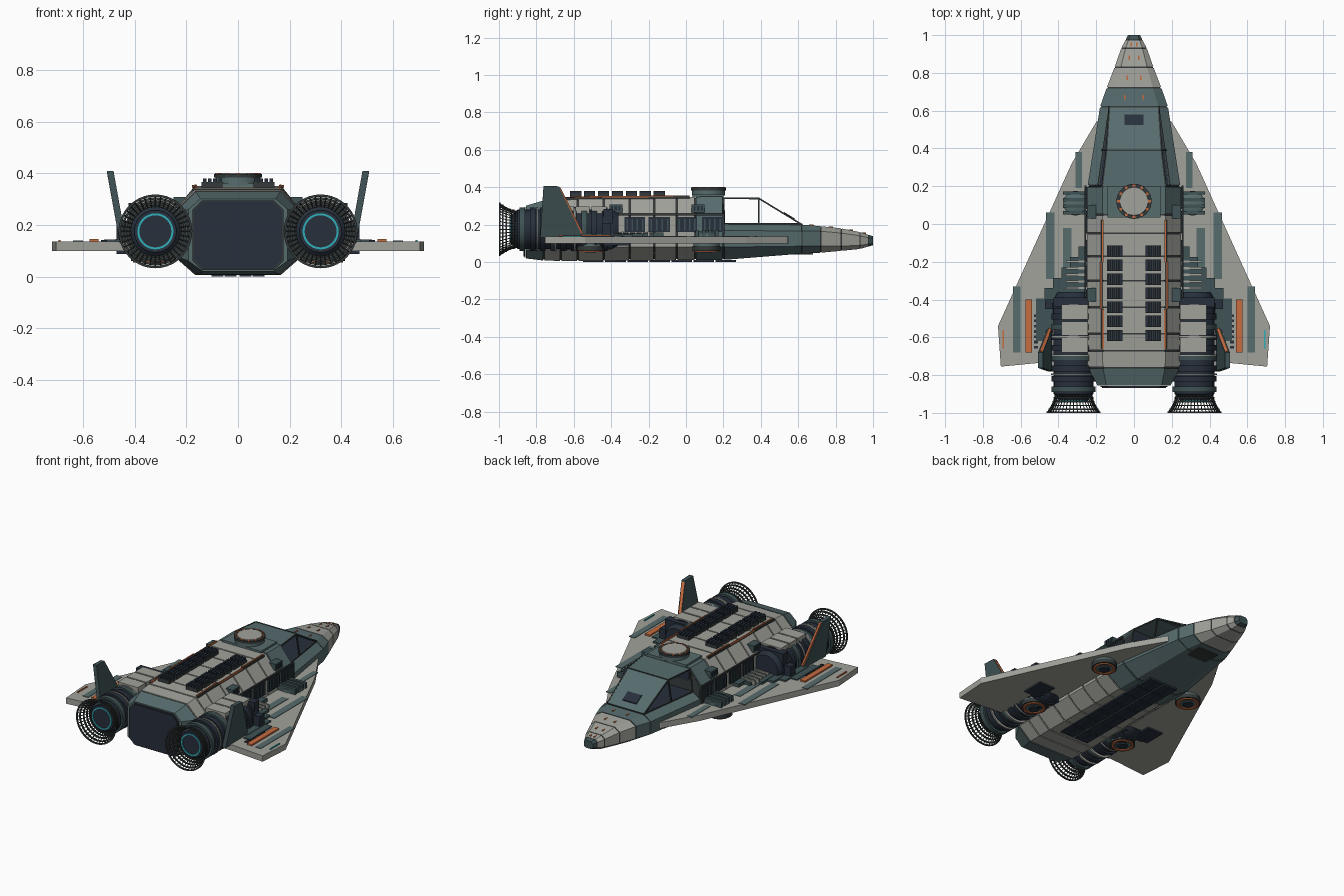
import bpy, bmesh, math
from mathutils import Vector, Matrix

if "Cube" in bpy.data.objects:
    bpy.data.objects.remove(bpy.data.objects["Cube"])


def material(name, rgb):
    m = bpy.data.materials.new(name)
    m.diffuse_color = (*rgb, 1)
    m.use_nodes = True
    m.node_tree.nodes["Principled BSDF"].inputs["Base Color"].default_value = m.diffuse_color
    return m


GREY = material("light grey", (0.36, 0.36, 0.33))
TEAL = material("grey teal", (0.095, 0.15, 0.155))
NAVY = material("dark navy", (0.02, 0.029, 0.044))
TRIM = material("charcoal trim", (0.035, 0.042, 0.042))
ORANGE = material("burnt orange", (0.58, 0.15, 0.05))
CYAN = material("cyan glow", (0.03, 0.42, 0.48))
DEEP = material("deep teal", (0.05, 0.085, 0.09))


def finish(bm, name, mat, mirror=False, smooth=False):
    bmesh.ops.recalc_face_normals(bm, faces=bm.faces)
    if mirror:
        new = bmesh.ops.duplicate(bm, geom=bm.verts[:] + bm.edges[:] + bm.faces[:])["geom"]
        for v in new:
            if isinstance(v, bmesh.types.BMVert):
                v.co.x *= -1
        bmesh.ops.reverse_faces(bm, faces=[f for f in new if isinstance(f, bmesh.types.BMFace)])
    me = bpy.data.meshes.new(name)
    bm.to_mesh(me)
    bm.free()
    me.materials.append(mat)
    ob = bpy.data.objects.new(name, me)
    bpy.context.collection.objects.link(ob)
    if smooth:
        bpy.context.view_layer.objects.active = ob
        ob.select_set(True)
        bpy.ops.object.shade_smooth_by_angle(angle=math.radians(35))
        ob.select_set(False)
    return ob


def boxes(name, mat, spans, mirror=False):
    """Each span is (x0, x1, y0, y1, z0, z1)."""
    bm = bmesh.new()
    for x0, x1, y0, y1, z0, z1 in spans:
        m = Matrix.Translation(((x0 + x1) / 2, (y0 + y1) / 2, (z0 + z1) / 2)) @ Matrix.Diagonal((x1 - x0, y1 - y0, z1 - z0, 1))
        bmesh.ops.create_cube(bm, size=1, matrix=m)
    return finish(bm, name, mat, mirror)


def loft(name, mat, rings, mirror=False, cap=True):
    bm = bmesh.new()
    rows = [[bm.verts.new(p) for p in r] for r in rings]
    n = len(rows[0])
    for a, b in zip(rows, rows[1:]):
        for i in range(n):
            bm.faces.new((a[i], a[(i + 1) % n], b[(i + 1) % n], b[i]))
    if cap:
        bm.faces.new(rows[0])
        bm.faces.new(rows[-1])
    return finish(bm, name, mat, mirror)


def bars(name, mat, pairs, t=0.004, mirror=False):
    bm = bmesh.new()
    for a, b in pairs:
        a, b = Vector(a), Vector(b)
        d = b - a
        m = Matrix.Translation((a + b) / 2) @ d.to_track_quat('Z', 'Y').to_matrix().to_4x4() @ Matrix.Diagonal((2 * t, 2 * t, d.length, 1))
        bmesh.ops.create_cube(bm, size=1, matrix=m)
    return finish(bm, name, mat, mirror)


def lathe(name, mat, centre, axis, profile, n=32, closed=False, mirror=False):
    """Profile of (radius, distance along axis); zero radius closes the end."""
    bm = bmesh.new()
    rows = []
    for r, h in profile:
        row = []
        for i in range(n):
            a = 2 * math.pi * i / n
            p = (r * math.cos(a), h, r * math.sin(a)) if axis == 'Y' else (r * math.cos(a), r * math.sin(a), h)
            row.append(bm.verts.new(Vector(p) + Vector(centre)))
        rows.append(row)
    for a, b in zip(rows, rows[1:] + (rows[:1] if closed else [])):
        for i in range(n):
            bm.faces.new((a[i], a[(i + 1) % n], b[(i + 1) % n], b[i]))
    if not closed:
        bm.faces.new(rows[0])
        bm.faces.new(rows[-1])
    return finish(bm, name, mat, mirror, True)


def band(name, mat, centre, axis, r0, r1, h0, h1, n=32, mirror=True):
    return lathe(name, mat, centre, axis, [(r0, h0), (r1, h0), (r1, h1), (r0, h1)], n, True, mirror)


# Hull stations: y, top / middle / bottom half width, then four heights
STATIONS = [
    (-0.86, .145, .19, .135, .02, .06, .26, .30),
    (-0.76, .165, .245, .16, .008, .08, .25, .33),
    (-0.60, .168, .25, .165, .005, .08, .25, .345),
    (0.20, .168, .25, .15, .012, .08, .25, .35),
    (0.205, .19, .245, .15, .012, .08, .17, .205),
    (0.62, .13, .18, .11, .045, .085, .165, .20),
    (0.72, .10, .145, .09, .05, .085, .165, .192),
    (0.83, .07, .103, .065, .06, .085, .155, .18),
    (0.93, .045, .068, .04, .07, .09, .14, .16),
    (1.00, .02, .032, .02, .09, .10, .125, .138)]


def section(y, k=1.0):
    for a, b in zip(STATIONS, STATIONS[1:]):
        if y <= b[0]:
            break
    t = (y - a[0]) / (b[0] - a[0])
    wt, wm, wb, z0, z1, z2, z3 = [p + (q - p) * t for p, q in zip(a[1:], b[1:])]
    mid = (z0 + z3) / 2
    half = [(wb, z0), (wm, z1), (wm, z2), (wt, z3)]
    pts = half + [(-x, z) for x, z in reversed(half)]
    return [(x * k, y, mid + (z - mid) * k) for x, z in pts]


# Dark inner core shows in the joints between hull plates
loft("hull_core", TRIM, [section(y, .965) for y in (-.855, -.76, -.6, .198, .207, .62, .72, .83, .93, .995)])
cuts = [-.86, -.76, -.67, -.58, -.44, -.30, -.17, -.05, .05, .20]
for i, (a, b) in enumerate(zip(cuts, cuts[1:])):
    loft(f"hull_segment_{i}", TEAL if i in (0, 8) else GREY, [section(a + .004), section(b - .004)])
loft("cockpit_hull", TEAL, [section(.206), section(.39), section(.617)])
cuts = [.62, .72, .83, .93, .975, 1.0]
for i, (a, b) in enumerate(zip(cuts, cuts[1:])):
    loft(f"nose_segment_{i}", (TEAL, GREY, GREY, GREY, DEEP)[i], [section(a + .004), section(b - (.003 if b < 1 else 0))])

# Rear octagonal door
def door(y, k):
    return [(x * k, y, .16 + z * k) for x, z in ((.135, -.13), (.17, -.095), (.17, .095), (.135, .13),
                                                  (-.135, .13), (-.17, .095), (-.17, -.095), (-.135, -.13))]
loft("rear_door_frame", TRIM, [door(-.858, 1.04), door(-.863, 1.04)])
loft("rear_door", NAVY, [door(-.86, 1), door(-.868, 1)])

# Cockpit: roof, windscreen, open side windows and dark floor
def plate(w, y, z):
    return [(w, y, z), (-w, y, z), (-w, y, z - .007), (w, y, z - .007)]
loft("cockpit_roof", TEAL, [plate(.168, .198, .345), plate(.145, .39, .342)])
loft("windscreen", TEAL, [plate(.145, .39, .342), plate(.13, .62, .204)])
loft("cockpit_floor", NAVY, [[(x, y, z) for x, z in ((w, .203), (-w, .203), (-w, .208), (w, .208))] for w, y in ((.185, .2), (.13, .6))])
boxes("cockpit_bulkhead", NAVY, [(-.165, .165, .196, .203, .2, .335)])
bars("canopy_frame", TRIM, [((.168, .2, .342), (.145, .39, .34)), ((.145, .39, .34), (.13, .62, .2)),
                            ((.145, .39, .34), (.168, .39, .205)), ((.19, .205, .206), (.13, .62, .203)),
                            ((.168, .2, .342), (.19, .205, .206))], mirror=True)
bars("canopy_cross_frame", TRIM, [((-.145, .39, .34), (.145, .39, .34)), ((-.13, .62, .202), (.13, .62, .202))])
loft("nose_hatch", NAVY, [[(x, y, z + dz) for x, dz in ((.05, 0), (-.05, 0), (-.05, .006), (.05, .006))] for y, z in ((.525, .261), (.58, .228))])
boxes("nose_markers", ORANGE, [(x - .004, x + .004, y - .012, y + .012, z - .006, z + .003)
      for x, y, z in ((.05, .67, .197), (.035, .775, .187), (.025, .88, .171), (.015, .95, .154))], True)

# Delta wings
outline = [(.17, .56), (.20, .54), (.33, .32), (.72, -.54), (.705, -.755), (.50, -.735), (.22, -.72)]
loft("wing", GREY, [[(x, y, z) for x, y in outline] for z in (.098, .136)], True)
boxes("wing_stripes", TEAL, [(.275, .31, .19, .38, .134, .139), (.42, .465, -.29, .06, .134, .139),
                             (.60, .64, -.68, -.33, .134, .139), (.33, .375, -.42, -.02, .134, .139)], True)
boxes("wing_orange_panel", ORANGE, [(.54, .575, -.68, -.4, .134, .146)], True)
boxes("right_wing_light", CYAN, [(.687, .695, -.66, -.56, .134, .142)])
boxes("left_wing_light", ORANGE, [(-.695, -.687, -.66, -.56, .134, .142)])
boxes("wing_ladder", NAVY, [(.508, .53, y, y + .014, .134, .142) for y in [-.66 + .028 * i for i in range(7)]], True)
boxes("wing_root_steps", DEEP, [(.25 + .045 * i, .295 + .045 * i, -.42 - .04 * i, -.12 - .055 * i, .13, .158 - .003 * i) for i in range(6)], True)
boxes("wing_root_ribs", GREY, [(.25, .36, y, y + .012, .13, .164) for y in [-.38 + .035 * i for i in range(6)]], True)
boxes("wing_under_hatch", NAVY, [(.36, .47, -.44, -.3, .088, .1)], True)

# Tilted tail fins with coloured leading edges
fin = [(-.78, .13, .445), (-.55, .13, .445), (-.68, .405, .495), (-.762, .408, .495)]
loft("tail_fin", DEEP, [[(x + d, y, z) for y, z, x in fin] for d in (-.013, .013)], True)
bars("fin_leading_edge", ORANGE, [((.447, -.56, .15), (.494, -.68, .395))], .008, True)

# Engines: ribbed barrel, cowl, lattice bell and glowing ring
C = (.32, 0, .175)
lathe("engine_barrel", NAVY, C, 'Y', [(.07, -.93), (.105, -.9), (.108, -.4), (.085, -.36)], mirror=True)
for i in range(9):
    y = -.89 + .055 * i
    band(f"engine_rib_{i}", DEEP if i % 3 == 0 else NAVY, C, 'Y', .10, .117, y, y + .03)
for i, y in enumerate((-.80, -.70, -.60)):
    band(f"engine_hoop_{i}", GREY, C, 'Y', .10, .119, y, y + .008)
boxes("engine_cowl", GREY, [(.243, .385, a, b, .255, .297) for a, b in ((-.68, -.60), (-.59, -.515), (-.505, -.425))], True)
boxes("engine_intake", NAVY, [(.24, .425, -.44, -.39, .08, .285), (.42, .47, -.45, -.40, .13, .21)], True)
bm = bmesh.new()
bell = [(.096, -.905), (.099, -.92), (.105, -.94), (.114, -.96), (.126, -.98), (.137, -.996)]
rows = [[bm.verts.new((.32 + r * math.cos(a), y, .175 + r * math.sin(a))) for a in [2 * math.pi * i / 40 for i in range(40)]] for r, y in bell]
for a, b in zip(rows, rows[1:]):
    for i in range(40):
        bm.faces.new((a[i], a[(i + 1) % 40], b[(i + 1) % 40], b[i]))
ob = finish(bm, "engine_bell_lattice", TRIM, True)
wire = ob.modifiers.new("lattice", 'WIREFRAME')
wire.thickness = .0075
wire.use_even_offset = False
for i, (r, y) in enumerate(bell[1:]):
    band(f"bell_hoop_{i}", TRIM, C, 'Y', r - .003, r + .006, y - .004, y + .003, 40)
lathe("engine_core", NAVY, C, 'Y', [(.082, -.935), (.082, -.9)], mirror=True)
band("engine_glow_ring", CYAN, C, 'Y', .062, .07, -.94, -.93)

# Under-wing lift thrusters and the matching pods above
for i, (x, y) in enumerate(((.32, .11), (.34, -.51))):
    c = (x, y, 0)
    lathe(f"lift_thruster_{i}", TEAL, c, 'Z', [(.05, .06), (.07, .065), (.07, .1)], 24, mirror=True)
    band(f"lift_ring_{i}", ORANGE, c, 'Z', .052, .066, .054, .068, 24)
    band(f"lift_collar_{i}", TRIM, c, 'Z', .064, .075, .06, .085, 24)
    lathe(f"lift_hub_{i}", NAVY, c, 'Z', [(.03, .05), (.03, .065)], 16, mirror=True)
lathe("shoulder_pod", TEAL, (.31, .11, 0), 'Z', [(.065, .13), (.065, .155), (.05, .165)], 24, mirror=True)
boxes("shoulder_pod_slats", DEEP, [(.25, .375, y, y + .018, .13, .172) for y in (.05, .085, .12, .155)], True)

# Side vents with slats and small boxes above
vents = [(-.33, -.22), (-.20, -.085), (-.05, .06), (.085, .195)]
boxes("side_vents", NAVY, [(.24, .258, a, b, .16, .24) for a, b in vents], True)
boxes("vent_slats", DEEP, [(.25, .263, a + (b - a) * k, a + (b - a) * k + .008, .17, .23) for a, b in vents for k in (.1, .35, .6, .85)], True)
boxes("side_equipment", DEEP, [(.20, .25, y - .035, y + .035, .265, .308) for y in (-.375, .065)], True)
boxes("side_equipment_slots", NAVY, [(.245, .254, y + d - .006, y + d + .006, .275, .3) for y in (-.375, .065) for d in (-.02, 0, .02)], True)
bars("side_pipe", TRIM, [((.258, -.4, .255), (.258, .2, .255)), ((.256, .2, .15), (.256, .2, .26))], .005, True)

# Dorsal turret ring
boxes("turret_base", TEAL, [(-.14, .14, .035, .2, .345, .362)])
lathe("turret_drum", TEAL, (0, .12, 0), 'Z', [(.088, .355), (.088, .39)])
band("turret_rim", TRIM, (0, .12, 0), 'Z', .076, .093, .383, .398, mirror=False)
lathe("turret_cap", GREY, (0, .12, 0), 'Z', [(.078, .385), (.074, .402)])
boxes("turret_bolts", ORANGE, [(.082 * math.cos(a) - .007, .082 * math.cos(a) + .007, .12 + .082 * math.sin(a) - .007,
      .12 + .082 * math.sin(a) + .007, .39, .402) for a in [math.pi * i / 6 for i in range(12)]])

# Dorsal radiator stacks and orange rails
ys = [-.62 + .0745 * i for i in range(7)]
boxes("radiator_blocks", TRIM, [(.06, .142, y, y + .06, .345, .366) for y in ys], True)
boxes("radiator_fins", NAVY, [(.062 + .02 * k, .076 + .02 * k, y, y + .06, .36, .38) for y in ys for k in range(4)], True)
bars("dorsal_rail", ORANGE, [((.163, -.66, .343), (.163, -.45, .35)), ((.175, -.45, .349), (.175, -.2, .35)),
                             ((.165, -.2, .352), (.165, .02, .353))], .004, True)
bars("dorsal_rail_base", TRIM, [((.17, -.66, .338), (.17, .02, .347))], .006, True)

# Belly heat tiles
boxes("belly_tiles", NAVY, [(.006 + .05 * c, .052 + .05 * c, -.55 + .118 * i, -.44 + .118 * i, 0, .012)
                            for c in range(2) for i in range(7)], True)
boxes("belly_hatch", TRIM, [(-.07, .07, .56, .68, .041, .052)])
